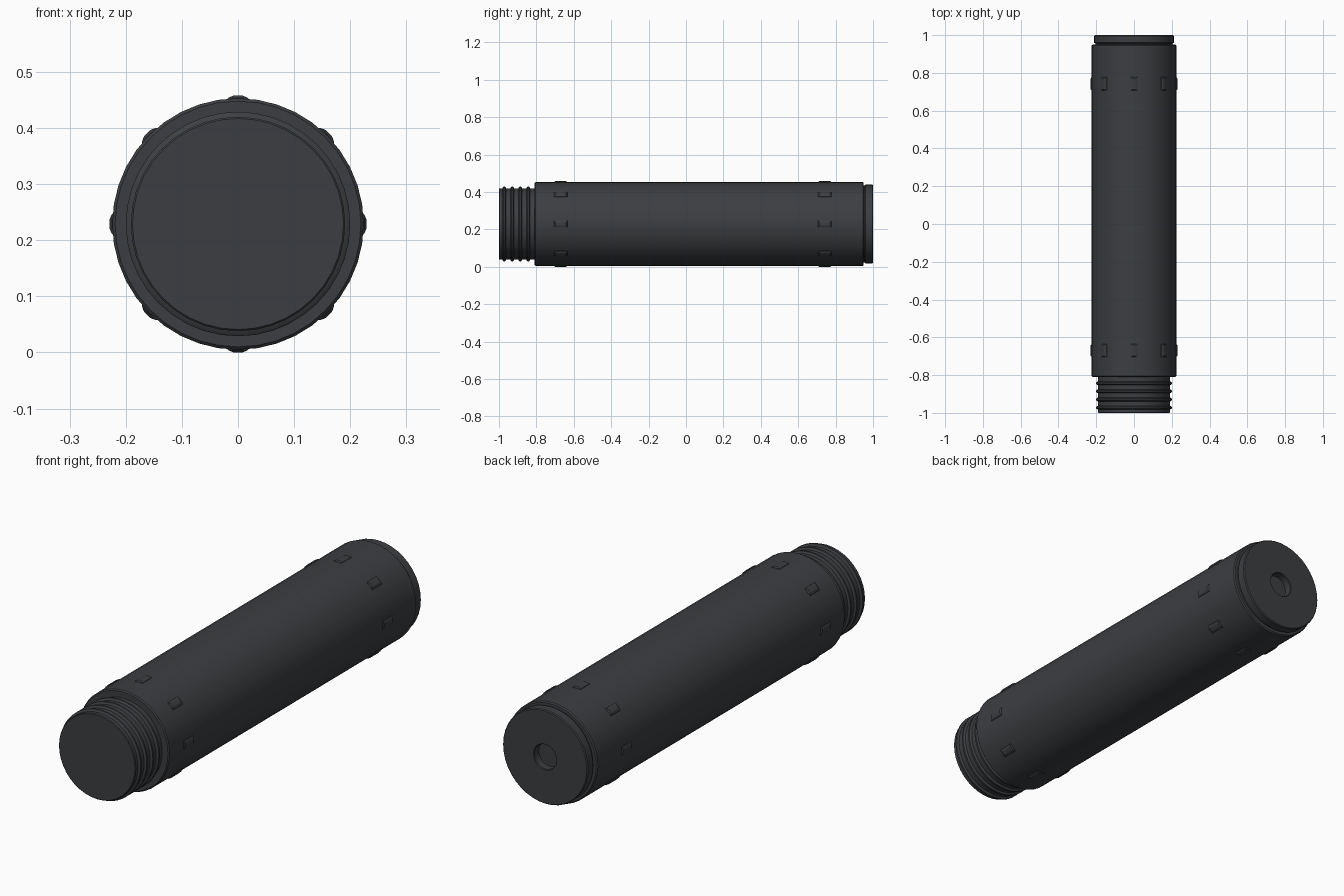
import bpy, bmesh
from math import sin, cos, pi, radians
from mathutils import Matrix, Vector

if "Cube" in bpy.data.objects:
    bpy.data.objects.remove(bpy.data.objects["Cube"])

AXIS_Z = 0.229
SEG = 40

dark = bpy.data.materials.new("dark_metal")
dark.diffuse_color = (0.045, 0.048, 0.053, 1)
dark.use_nodes = True
dark.node_tree.nodes["Principled BSDF"].inputs["Base Color"].default_value = dark.diffuse_color


def finish(name, bm, smooth=True):
    bmesh.ops.recalc_face_normals(bm, faces=bm.faces)
    mesh = bpy.data.meshes.new(name)
    bm.to_mesh(mesh)
    bm.free()
    ob = bpy.data.objects.new(name, mesh)
    bpy.context.collection.objects.link(ob)
    mesh.materials.append(dark)
    ob.location.z = AXIS_Z
    if smooth:
        bpy.ops.object.select_all(action='DESELECT')
        ob.select_set(True)
        bpy.context.view_layer.objects.active = ob
        bpy.ops.object.shade_smooth_by_angle(angle=radians(35))
    return ob


def lathe(name, profile, closed=False):
    """Spin (radius, y) points around the y axis; open profiles get end caps."""
    bm = bmesh.new()
    rings = [[bm.verts.new((r * sin(2 * pi * i / SEG), y, r * cos(2 * pi * i / SEG)))
              for i in range(SEG)] for r, y in profile]
    pairs = list(zip(rings, rings[1:]))
    if closed:
        pairs.append((rings[-1], rings[0]))
    else:
        bm.faces.new(rings[0])
        bm.faces.new(rings[-1])
    for a, b in pairs:
        for i in range(SEG):
            j = (i + 1) % SEG
            bm.faces.new((a[i], a[j], b[j], b[i]))
    return finish(name, bm)


# Main tube with small chamfers
lathe("body_tube", [(0.219, -0.81), (0.224, -0.805), (0.224, 0.945), (0.219, 0.95)])

# Rear cap with a shallow round bore
lathe("end_cap", [(0.205, 0.94), (0.205, 0.955), (0.211, 0.96), (0.211, 0.996),
                  (0.207, 1.0), (0.058, 1.0), (0.055, 0.997), (0.055, 0.965)])

# Threaded neck: plain core and raised rings
lathe("neck_core", [(0.188, -1.0), (0.191, -0.997), (0.191, -0.80)])
for k in range(4):
    y = -0.972 + k * 0.043
    lathe(f"thread_ring_{k + 1}",
          [(0.185, y - 0.011), (0.194, y - 0.009), (0.200, y - 0.004),
           (0.200, y + 0.004), (0.194, y + 0.009), (0.185, y + 0.011)], closed=True)


# Two rows of eight tapered grip lugs
def lug_row(name, y):
    bm = bmesh.new()
    for k in range(8):
        rot = Matrix.Rotation(k * pi / 4, 3, 'Y')
        loops = []
        for w, l, r in ((0.022, 0.037, 0.216), (0.018, 0.035, 0.2245), (0.008, 0.029, 0.229)):
            loops.append([bm.verts.new(rot @ Vector((sx * w, y + sy * l, r)))
                          for sx, sy in ((-1, -1), (1, -1), (1, 1), (-1, 1))])
        bm.faces.new(loops[0])
        bm.faces.new(loops[-1])
        for a, b in zip(loops, loops[1:]):
            for i in range(4):
                j = (i + 1) % 4
                bm.faces.new((a[i], a[j], b[j], b[i]))
    finish(name, bm, smooth=False)


lug_row("front_lugs", -0.67)
lug_row("rear_lugs", 0.742)
